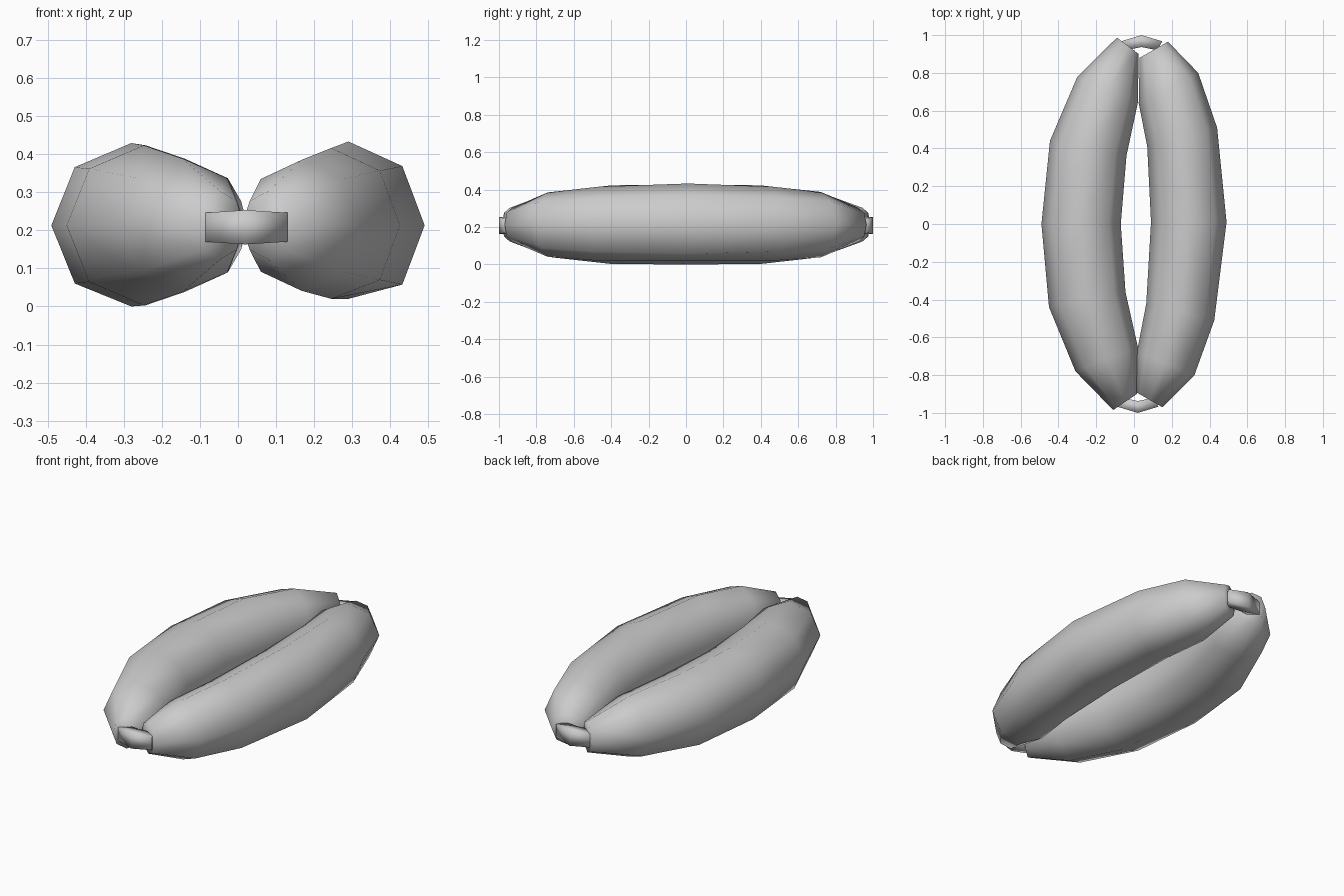
import bpy, bmesh, math
from mathutils import Vector

cube = bpy.data.objects.get("Cube")
if cube:
    bpy.data.objects.remove(cube, do_unlink=True)

grey = bpy.data.materials.new("plain_grey")
grey.use_nodes = True
colour = (0.6, 0.6, 0.6, 1)
grey.diffuse_color = colour
grey.node_tree.nodes["Principled BSDF"].inputs["Base Color"].default_value = colour


def loft(name, rings):
    """Skin equal rings of points and close both ends."""
    bm = bmesh.new()
    loops = [[bm.verts.new(p) for p in ring] for ring in rings]
    n = len(loops[0])
    for a, b in zip(loops, loops[1:]):
        for i in range(n):
            j = (i + 1) % n
            bm.faces.new((a[i], a[j], b[j], b[i]))
    bm.faces.new(loops[0])
    bm.faces.new(loops[-1])
    bmesh.ops.recalc_face_normals(bm, faces=bm.faces)
    for face in bm.faces:
        face.smooth = True
    mesh = bpy.data.meshes.new(name)
    bm.to_mesh(mesh)
    bm.free()
    mesh.materials.append(grey)
    obj = bpy.data.objects.new(name, mesh)
    bpy.context.collection.objects.link(obj)
    return obj


def sausage(name, stations, floor):
    """Each station gives outer x, y, inner x, y and half height."""
    rings = []
    for ox, oy, ix, iy, high in stations:
        outer, inner = Vector((ox, oy, 0.213)), Vector((ix, iy, 0.213))
        mid, side = (outer + inner) / 2, (outer - inner) / 2
        ring = []
        for i in range(8):
            t = math.tau * i / 8
            p = mid + side * math.cos(t)
            p.z += high * math.sin(t)
            p.z = max(p.z, floor)
            ring.append(p)
        rings.append(ring)
    return loft(name, rings)


# Two plump curved sausages lying side by side
sausage("right_sausage", [
    (-0.11, -0.985, 0.015, -0.90, 0.09),
    (-0.31, -0.78, 0.02, -0.65, 0.175),
    (-0.45, -0.44, -0.045, -0.36, 0.21),
    (-0.49, 0, -0.07, 0, 0.216),
    (-0.445, 0.44, -0.04, 0.36, 0.21),
    (-0.30, 0.78, 0.02, 0.64, 0.175),
    (-0.09, 0.987, 0.025, 0.90, 0.09)], 0)
sausage("left_sausage", [
    (0.15, -0.97, 0.01, -0.89, 0.09),
    (0.32, -0.80, 0.015, -0.68, 0.172),
    (0.425, -0.51, 0.065, -0.42, 0.203),
    (0.49, 0.01, 0.09, 0.01, 0.22),
    (0.44, 0.51, 0.07, 0.41, 0.203),
    (0.34, 0.80, 0.025, 0.64, 0.175),
    (0.18, 0.965, 0.03, 0.88, 0.09)], 0.02)


# Short bent links joining the tips
def link(name, sign, centre):
    rings = []
    for dx, outer, inner, half in ((-0.11, 0.967, 0.92, 0.038),
                                   (0, 1.0, 0.937, 0.045),
                                   (0.11, 0.967, 0.92, 0.038)):
        rings.append([Vector((centre + dx * k, sign * y, 0.208 + s * half))
                      for y, s, k in ((outer, 1, 1), (outer, -1, 1),
                                      (inner, -1, 0.75), (inner, 1, 0.75))])
    return loft(name, rings)


link("front_link", -1, 0.02)
link("back_link", 1, 0.04)
